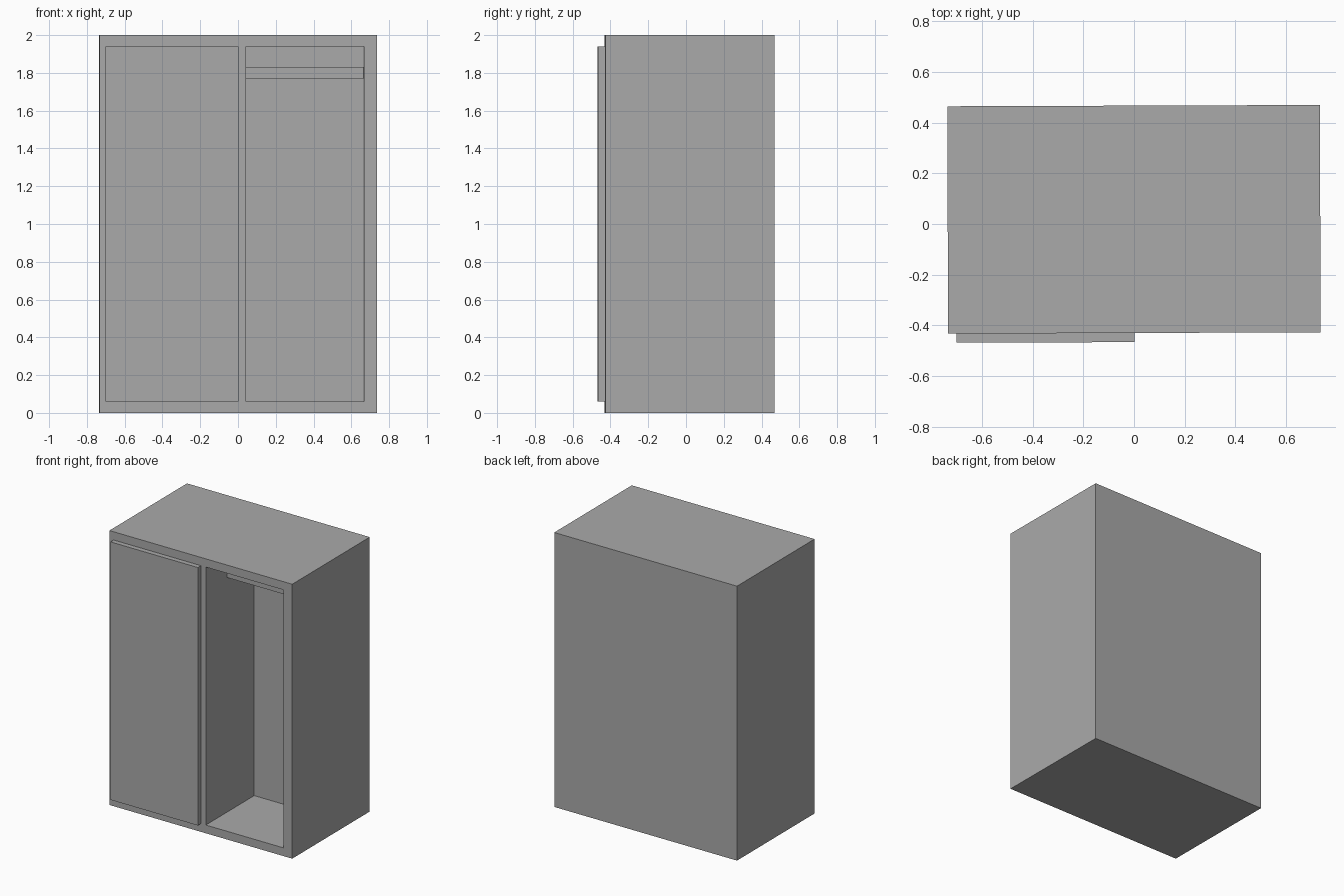
import bpy
import bmesh
import math
from mathutils import Vector

old = bpy.data.objects.get("Cube")
if old:
    bpy.data.objects.remove(old, do_unlink=True)

# One plain grey for the whole piece
GREY = (0.4, 0.4, 0.4, 1.0)
grey = bpy.data.materials.new("plain grey")
grey.use_nodes = True
grey.diffuse_color = GREY
grey.node_tree.nodes["Principled BSDF"].inputs["Base Color"].default_value = GREY

TURN = math.radians(0.2)   # the cabinet stands very slightly turned
FRONT = -0.43
OPENING_X = (0.04, 0.665)
OPENING_Z = (0.06, 1.94)
POCKET_DEPTH = 0.56


def add_box(bm, x, y, z):
    """Add a box spanning the given (low, high) ranges."""
    verts = bmesh.ops.create_cube(bm, size=1)["verts"]
    for v in verts:
        v.co = Vector(r[0] if c < 0 else r[1] for c, r in zip(v.co, (x, y, z)))


def finish(bm, name):
    bmesh.ops.recalc_face_normals(bm, faces=bm.faces)
    mesh = bpy.data.meshes.new(name)
    bm.to_mesh(mesh)
    bm.free()
    mesh.materials.append(grey)
    obj = bpy.data.objects.new(name, mesh)
    obj.rotation_euler.z = TURN
    bpy.context.collection.objects.link(obj)
    return obj


def box(name, x, y, z):
    bm = bmesh.new()
    add_box(bm, x, y, z)
    return finish(bm, name)


# Cabinet body: inset the front face to the opening, then push it inward
bm = bmesh.new()
add_box(bm, (-0.735, 0.735), (FRONT, 0.467), (0, 2))
front = min(bm.faces, key=lambda f: f.calc_center_median().y)
bmesh.ops.inset_individual(bm, faces=[front], thickness=0.1)
for v in front.verts:
    v.co.x = OPENING_X[v.co.x > 0]
    v.co.z = OPENING_Z[v.co.z > 1]
pocket_back = bmesh.ops.extrude_discrete_faces(bm, faces=[front])["faces"][0]
for v in pocket_back.verts:
    v.co.y += POCKET_DEPTH
finish(bm, "cabinet_body")

# Sliding door on the right half, proud of the front
box("sliding_door", (-0.702, 0.001), (-0.466, FRONT), OPENING_Z)

# Hanging rail across the open compartment
box("hanging_rail", OPENING_X, (-0.185, -0.125), (1.77, 1.83))
